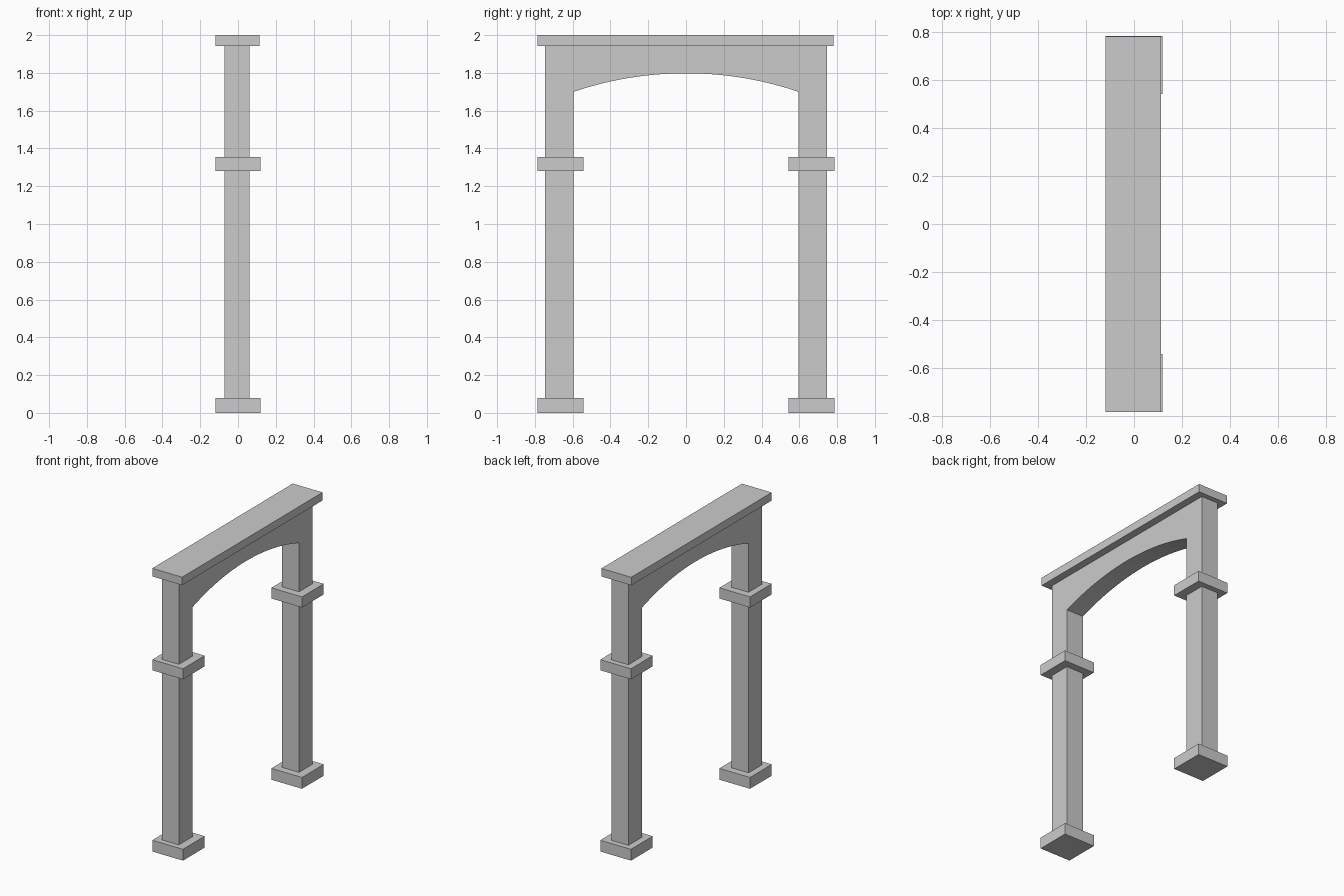
import bpy, bmesh, math

if "Cube" in bpy.data.objects:
    bpy.data.objects.remove(bpy.data.objects["Cube"])

X0, X1 = -0.072, 0.060       # thickness of the arch frame
OUT, INN = 0.746, 0.595      # outer and inner pillar edges
SPRING, CROWN, TOP = 1.70, 1.798, 1.95


def add_object(name, bm):
    bmesh.ops.recalc_face_normals(bm, faces=bm.faces)
    mesh = bpy.data.meshes.new(name)
    bm.to_mesh(mesh)
    bm.free()
    obj = bpy.data.objects.new(name, mesh)
    bpy.context.collection.objects.link(obj)
    return obj


def box(name, x, y, z):
    bm = bmesh.new()
    bmesh.ops.create_cube(bm, size=1)
    for v in bm.verts:
        for i, (lo, hi) in enumerate((x, y, z)):
            v.co[i] = hi if v.co[i] > 0 else lo
    return add_object(name, bm)


# Pillars and arch: one side profile extruded along x
rise = CROWN - SPRING
radius = (INN ** 2 + rise ** 2) / (2 * rise)
half = math.asin(INN / radius)
steps = 24
arc = []
for i in range(steps + 1):
    a = half - 2 * half * i / steps
    arc.append((radius * math.sin(a), CROWN - radius + radius * math.cos(a)))
foot = 0.04
profile = ([(-OUT, foot), (-OUT, TOP), (OUT, TOP), (OUT, foot), (INN, foot)]
           + arc + [(-INN, foot)])
bm = bmesh.new()
face = bm.faces.new([bm.verts.new((X0, y, z)) for y, z in profile])
ext = bmesh.ops.extrude_face_region(bm, geom=[face])
moved = [g for g in ext["geom"] if isinstance(g, bmesh.types.BMVert)]
bmesh.ops.translate(bm, verts=moved, vec=(X1 - X0, 0, 0))
add_object("arch_frame", bm)

# Plinths and collars on both pillars
for side, s in (("front", -1), ("back", 1)):
    y = sorted((s * 0.543, s * 0.785))
    box(side + "_plinth", (-0.12, 0.12), y, (0, 0.08))
    box(side + "_collar", (-0.12, 0.12), y, (1.28, 1.355))

# Flat cap slab
box("cap_slab", (-0.12, 0.113), (-0.785, 0.782), (1.943, 2.0))
